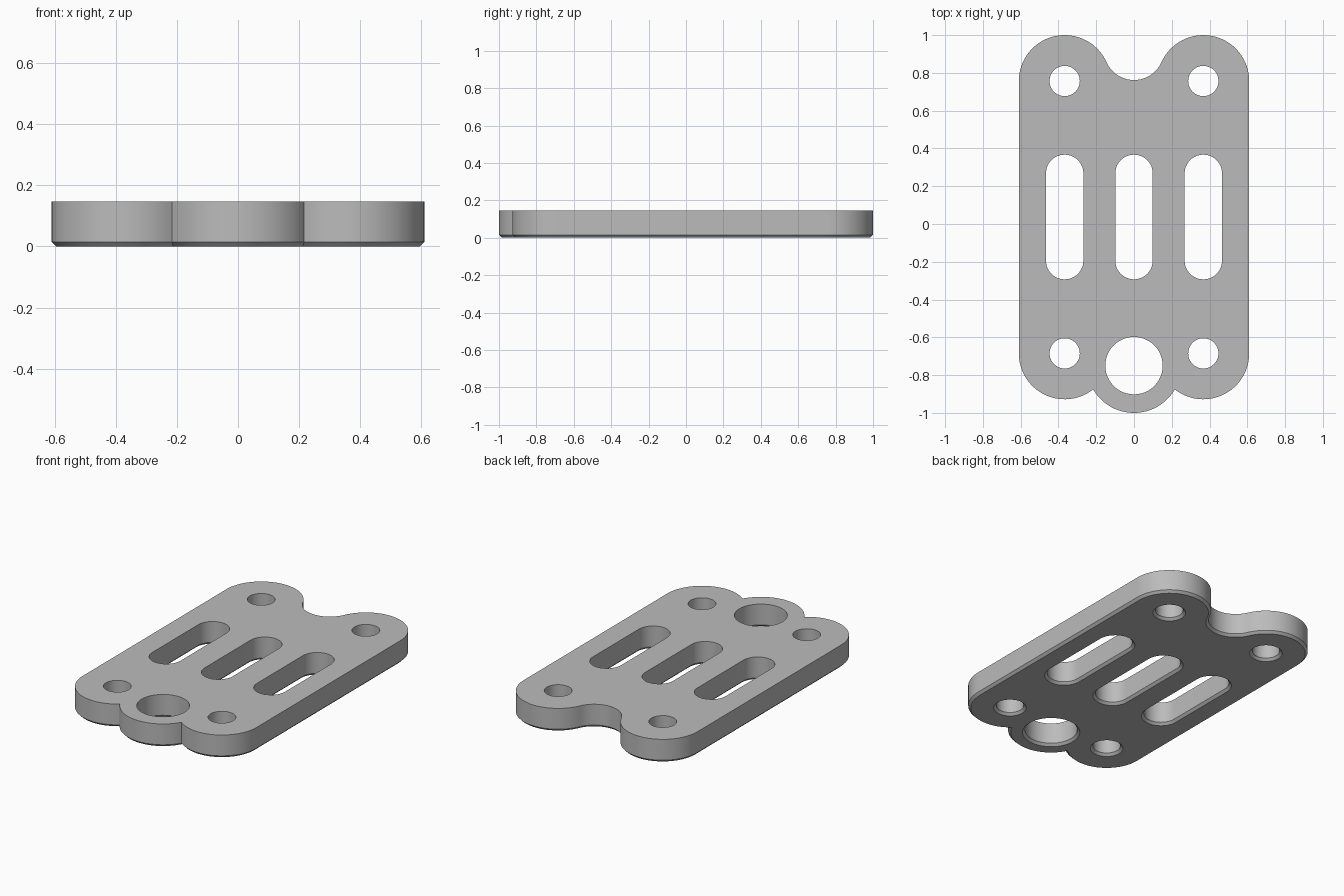
import bpy, bmesh
from math import atan2, acos, hypot, pi, cos, sin
from mathutils import Vector

HEIGHT, CHAMFER = 0.147, 0.015
EAR_X, BACK_Y, FRONT_Y, EAR_R = 0.367, 0.757, -0.685, 0.243
LOBE_Y, LOBE_R = -0.75, 0.25
NOTCH_Y, NOTCH_R = 0.921, 0.159

cube = bpy.data.objects.get("Cube")
if cube:
    bpy.data.objects.remove(cube, do_unlink=True)


def arc(cx, cy, r, start, end, steps):
    """Points along an arc, both ends included."""
    return [Vector((cx + r * cos(start + (end - start) * i / steps),
                    cy + r * sin(start + (end - start) * i / steps)))
            for i in range(steps + 1)]


def outline(inset):
    """Counter-clockwise plate outline, moved inward by inset."""
    ear, lobe = EAR_R - inset, LOBE_R - inset
    # Corner where the front lobe meets the front ear
    dx, dy = EAR_X, FRONT_Y - LOBE_Y
    gap = hypot(dx, dy)
    lobe_end = atan2(dy, dx) - acos((gap**2 + lobe**2 - ear**2) / (2 * gap * lobe))
    meet = Vector((lobe * cos(lobe_end), LOBE_Y + lobe * sin(lobe_end)))
    ear_start = atan2(meet.y - FRONT_Y, meet.x - EAR_X)
    # Tangent between the back ear and the notch
    tangent = atan2(NOTCH_Y - BACK_Y, -EAR_X)
    half = arc(0, LOBE_Y, lobe, -pi / 2, lobe_end, 16)
    half += arc(EAR_X, FRONT_Y, ear, ear_start, 0, 24)[1:]
    half += arc(EAR_X, BACK_Y, ear, 0, tangent, 32)
    half += arc(0, NOTCH_Y, NOTCH_R + inset, tangent - pi, -pi / 2, 14)[1:]
    mirrored = [Vector((-p.x, p.y)) for p in reversed(half[1:-1])]
    return half + mirrored


def hole(x, y, r):
    return lambda grow: arc(x, y, r + grow, 0, 2 * pi, 48)[:-1]


def slot(x, y0, y1, r):
    return lambda grow: (arc(x, y1, r + grow, 0, pi, 24)
                         + arc(x, y0, r + grow, pi, 2 * pi, 24))


# Openings: four screw holes, one large hole and three slots
loops = [outline, hole(0, LOBE_Y, 0.152)]
for side in (-1, 1):
    for y in (BACK_Y, FRONT_Y):
        loops.append(hole(side * EAR_X, y, 0.08))
for x in (-EAR_X, 0, EAR_X):
    loops.append(slot(x, -0.194, 0.268, 0.099))

# Walls with a chamfer around every lower edge
bm = bmesh.new()
rims = {"bottom": [], "top": []}
for shape in loops:
    rings = []
    for z, offset in ((0, CHAMFER), (CHAMFER, 0), (HEIGHT, 0)):
        rings.append([bm.verts.new((p.x, p.y, z)) for p in shape(offset)])
    count = len(rings[0])
    for low, high in zip(rings, rings[1:]):
        for i in range(count):
            j = (i + 1) % count
            bm.faces.new((low[i], low[j], high[j], high[i]))
    for key, ring in (("bottom", rings[0]), ("top", rings[-1])):
        rims[key] += [bm.edges.get((ring[i], ring[(i + 1) % count]))
                      for i in range(count)]

# Flat top and bottom, pierced by the openings
for key, direction in (("bottom", -1), ("top", 1)):
    bmesh.ops.triangle_fill(bm, edges=rims[key], use_beauty=True,
                            normal=(0, 0, direction))
bmesh.ops.recalc_face_normals(bm, faces=bm.faces[:])

mesh = bpy.data.meshes.new("mounting_plate")
bm.to_mesh(mesh)
bm.free()
plate = bpy.data.objects.new("mounting_plate", mesh)
bpy.context.collection.objects.link(plate)

# Plain grey finish
grey = bpy.data.materials.new("plain_grey")
grey.use_nodes = True
colour = (0.5, 0.5, 0.5, 1)
grey.diffuse_color = colour
grey.node_tree.nodes["Principled BSDF"].inputs["Base Color"].default_value = colour
mesh.materials.append(grey)

bpy.ops.object.select_all(action='DESELECT')
plate.select_set(True)
bpy.context.view_layer.objects.active = plate
bpy.ops.object.shade_smooth_by_angle(angle=pi / 6)
